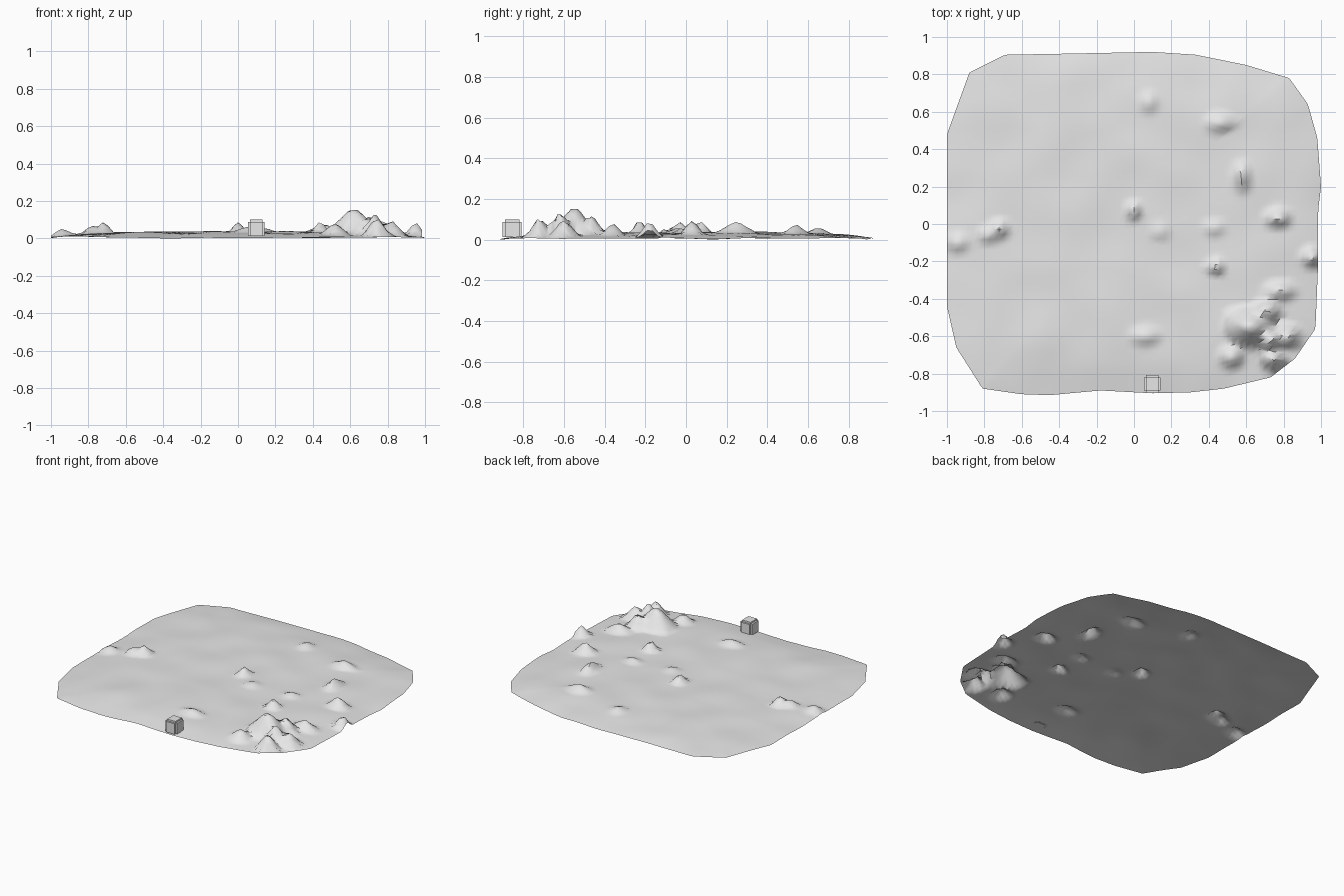
import bpy, bmesh, math
from mathutils import Vector, noise

cube = bpy.data.objects.get("Cube")
if cube:
    bpy.data.objects.remove(cube, do_unlink=True)

grey = bpy.data.materials.new("plain grey")
grey.use_nodes = True
grey.diffuse_color = (0.8, 0.8, 0.8, 1)
grey.node_tree.nodes["Principled BSDF"].inputs["Base Color"].default_value = (0.8, 0.8, 0.8, 1)

# Border of the ground sheet, clockwise from the left side
OUTLINE = [(-1, .48), (-.88, .81), (-.69, .905), (-.4, .91), (.1, .92), (.33, .905),
           (.6, .85), (.83, .78), (.93, .64), (.98, .46), (1, .2), (.985, .08),
           (.985, -.2), (.97, -.56), (.86, -.72), (.73, -.82), (.48, -.88), (.3, -.9),
           (.1, -.905), (-.18, -.89), (-.45, -.915), (-.6, -.91), (-.81, -.88),
           (-.95, -.66), (-1, -.44)]

# Bumps on the ground: x, y, top height, half width, half depth
BUMPS = [(.62, -.55, .155, .15, .12), (.71, -.47, .12, .08, .08), (.73, -.62, .13, .07, .09),
         (.74, -.72, .105, .08, .07), (.82, -.6, .095, .08, .08), (.78, -.36, .08, .1, .06),
         (.52, -.71, .08, .08, .07), (.44, -.23, .1, .05, .05), (.43, -.02, .06, .07, .05),
         (.95, -.18, .09, .06, .06), (.77, .03, .095, .08, .06), (.58, .25, .09, .05, .1),
         (.46, .54, .075, .1, .06), (.08, .65, .06, .06, .07), (0, .07, .09, .05, .06),
         (.14, -.04, .06, .06, .06), (.06, -.6, .065, .1, .06), (-.72, -.03, .09, .06, .06),
         (-.78, -.06, .07, .06, .05), (-.94, -.1, .055, .07, .06)]


def border_distance(direction):
    """Distance from the centre to the border along a direction."""
    for i, b in enumerate(OUTLINE):
        a, b = Vector(OUTLINE[i - 1]), Vector(b)
        side = b - a
        det = direction.cross(side)
        if abs(det) < 1e-9:
            continue
        dist, along = a.cross(side) / det, a.cross(direction) / det
        if dist > 0 and -1e-6 <= along <= 1 + 1e-6:
            return dist
    return 1


def ground_height(x, y, ring):
    """Shallow dome with gentle waves and pointed bumps."""
    base = .01 + .028 * (1 - ring ** 5)
    base += .009 * noise.noise(Vector((x * 4, y * 4, 0)))
    top = base
    for bx, by, height, rx, ry in BUMPS:
        fall = 1 - math.hypot((x - bx) / rx, (y - by) / ry)
        if fall > 0:
            top = max(top, base + (height - base) * min(1, fall * 1.2))
    return top


def finish(name, bm):
    mesh = bpy.data.meshes.new(name)
    bm.to_mesh(mesh)
    bm.free()
    mesh.materials.append(grey)
    obj = bpy.data.objects.new(name, mesh)
    bpy.context.collection.objects.link(obj)
    bpy.ops.object.select_all(action='DESELECT')
    obj.select_set(True)
    bpy.context.view_layer.objects.active = obj
    bpy.ops.object.shade_smooth_by_angle(angle=math.radians(50))
    return obj


# Ground sheet: a square grid stretched to the border and raised
bm = bmesh.new()
bmesh.ops.create_grid(bm, x_segments=72, y_segments=72, size=1)
for v in bm.verts:
    ring = max(abs(v.co.x), abs(v.co.y))
    if ring > 1e-6:
        direction = v.co.xy.normalized()
        v.co.xy = direction * ring * border_distance(direction)
    v.co.z = ground_height(v.co.x, v.co.y, ring)
lowest = min(v.co.z for v in bm.verts)
for v in bm.verts:
    v.co.z -= lowest
finish("ground_sheet", bm)

# Small open-bottomed block at the front border
bm = bmesh.new()
bmesh.ops.create_cube(bm, size=1)
bmesh.ops.delete(bm, geom=[f for f in bm.faces if f.normal.z < -.5], context='FACES')
for v in bm.verts:
    v.co = (.098 + v.co.x * .09, -.855 + v.co.y * .095, .1 if v.co.z > 0 else .012)
bmesh.ops.bevel(bm, geom=[e for e in bm.edges if not e.is_boundary],
                offset=.012, segments=2, affect='EDGES')
finish("front_block", bm)
